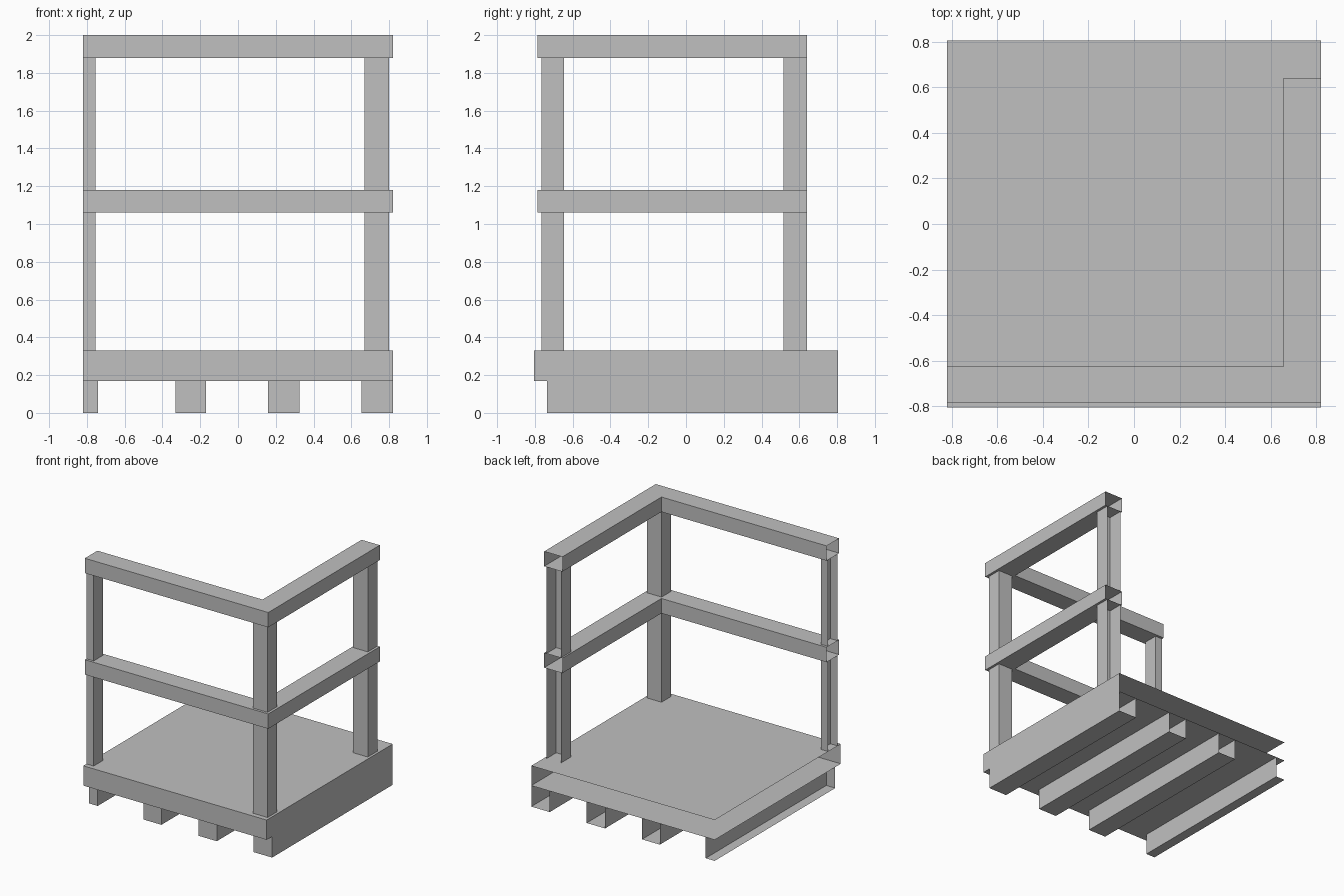
import bpy
import bmesh

cube = bpy.data.objects.get("Cube")
if cube:
    bpy.data.objects.remove(cube, do_unlink=True)

# Overall limits: the tile is cut open along its left and back sides
LEFT, RIGHT = -0.82, 0.82
FRONT, BACK = -0.805, 0.805
RAIL_BACK = 0.64

grey = bpy.data.materials.new("light grey")
grey.use_nodes = True
colour = (0.53, 0.53, 0.53, 1)
grey.diffuse_color = colour
grey.node_tree.nodes["Principled BSDF"].inputs["Base Color"].default_value = colour


def prism(name, outline, low, high, cut_y, top=True, bottom=True):
    """Extrude an outline upward, leaving it open on the cut planes."""
    bm = bmesh.new()
    base = bm.faces.new([bm.verts.new((x, y, low)) for x, y in outline])
    lifted = bmesh.ops.extrude_face_region(bm, geom=[base], use_keep_orig=True)
    verts = [v for v in lifted["geom"] if isinstance(v, bmesh.types.BMVert)]
    bmesh.ops.translate(bm, verts=verts, vec=(0, 0, high - low))
    bmesh.ops.recalc_face_normals(bm, faces=bm.faces)

    def is_open(face):
        c = face.calc_center_median()
        return (abs(c.x - LEFT) < 1e-4 or abs(c.y - cut_y) < 1e-4
                or (not top and abs(c.z - high) < 1e-4)
                or (not bottom and abs(c.z - low) < 1e-4))

    bmesh.ops.delete(bm, geom=[f for f in bm.faces if is_open(f)], context='FACES')
    mesh = bpy.data.meshes.new(name)
    bm.to_mesh(mesh)
    bm.free()
    mesh.materials.append(grey)
    obj = bpy.data.objects.new(name, mesh)
    bpy.context.collection.objects.link(obj)
    return obj


def rect(x0, x1, y0, y1):
    return [(x0, y0), (x1, y0), (x1, y1), (x0, y1)]


# Platform
prism("deck", rect(LEFT, RIGHT, FRONT, BACK), 0.17, 0.33, BACK)

# Joists under the platform, the leftmost one being half width
joists = [(LEFT, -0.74), (-0.33, -0.17), (0.16, 0.325), (0.655, RIGHT)]
for i, (x0, x1) in enumerate(joists):
    prism(f"joist_{i + 1}", rect(x0, x1, -0.735, BACK), 0, 0.17, BACK, top=False)

# L-shaped rails along the front and right sides
rail_outline = [(LEFT, -0.785), (RIGHT, -0.785), (RIGHT, RAIL_BACK),
                (0.657, RAIL_BACK), (0.657, -0.625), (LEFT, -0.625)]
for name, low, high in (("middle_rail", 1.06, 1.18), ("top_rail", 1.88, 2.0)):
    prism(name, rail_outline, low, high, RAIL_BACK)

# Posts between the platform and the rails
posts = {
    "corner_post": rect(0.67, 0.80, -0.765, -0.645),
    "front_left_post": rect(LEFT, -0.755, -0.765, -0.645),
    "back_right_post": rect(0.67, 0.80, 0.515, RAIL_BACK),
}
for name, outline in posts.items():
    for part, low, high in (("lower", 0.33, 1.06), ("upper", 1.18, 1.88)):
        prism(f"{name}_{part}", outline, low, high, RAIL_BACK, top=False, bottom=False)
